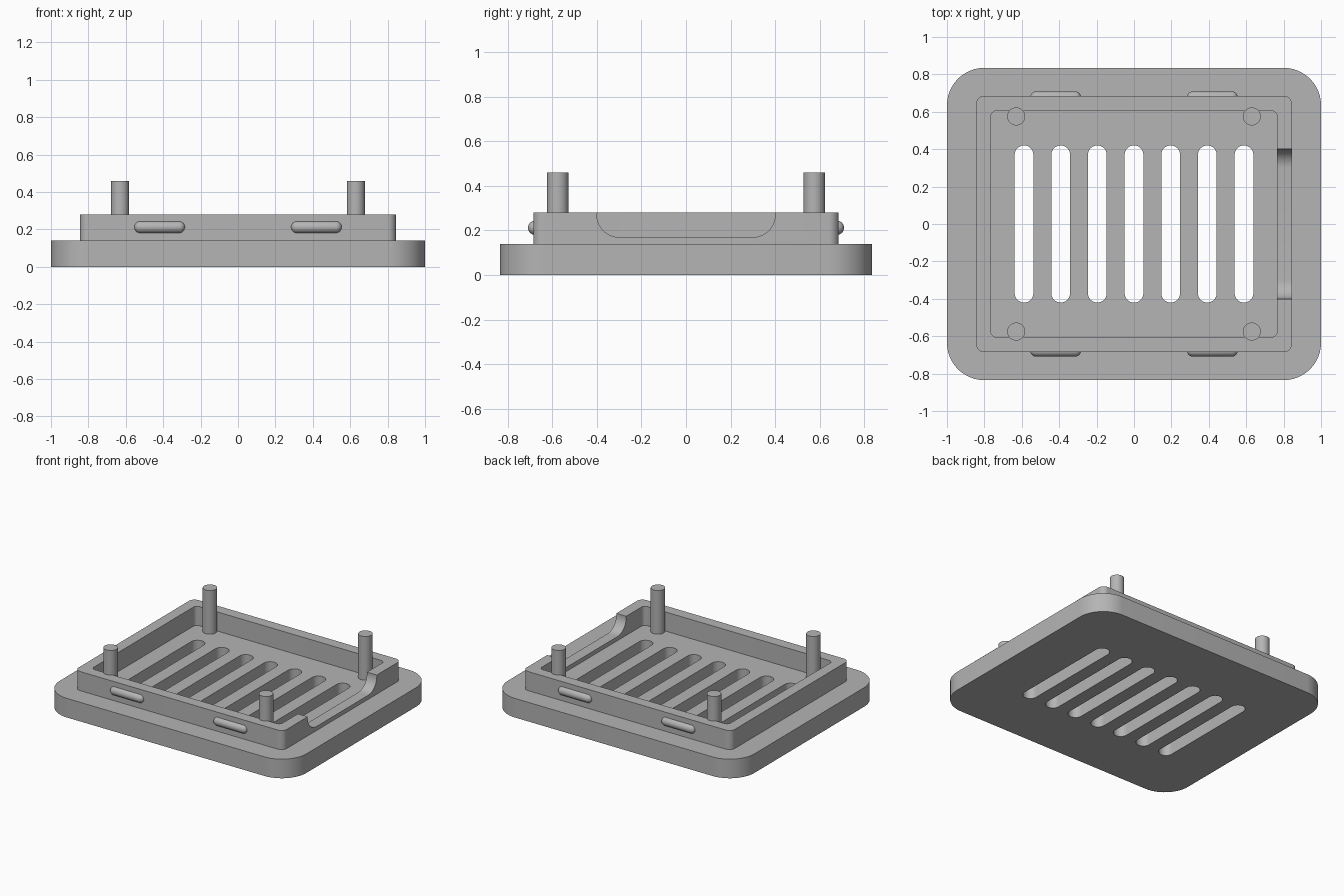
import bpy, bmesh, math
from mathutils import Matrix, Vector

cube = bpy.data.objects.get("Cube")
if cube:
    bpy.data.objects.remove(cube, do_unlink=True)

GREY = (0.46, 0.46, 0.46, 1)
grey = bpy.data.materials.new("plain grey")
grey.use_nodes = True
grey.diffuse_color = GREY
grey.node_tree.nodes["Principled BSDF"].inputs["Base Color"].default_value = GREY


def finish(name, bm):
    bmesh.ops.recalc_face_normals(bm, faces=bm.faces)
    mesh = bpy.data.meshes.new(name)
    bm.to_mesh(mesh)
    bm.free()
    mesh.materials.append(grey)
    ob = bpy.data.objects.new(name, mesh)
    bpy.context.collection.objects.link(ob)
    return ob


def add_slab(bm, hx, hy, r, low, high, matrix=Matrix(), steps=12):
    """Rounded rectangle extruded from low to high, then placed by matrix."""
    points = []
    for corner, (sx, sy) in enumerate([(1, 1), (-1, 1), (-1, -1), (1, -1)]):
        for i in range(steps + 1):
            a = (corner + i / steps) * math.pi / 2
            p = Vector((sx * (hx - r) + r * math.cos(a), sy * (hy - r) + r * math.sin(a), low))
            if not points or (p - points[-1]).length > 1e-5:
                points.append(p)
    if (points[0] - points[-1]).length < 1e-5:
        points.pop()
    face = bm.faces.new([bm.verts.new(matrix @ p) for p in points])
    geom = bmesh.ops.extrude_face_region(bm, geom=[face])["geom"]
    shift = matrix.to_3x3() @ Vector((0, 0, high - low))
    bmesh.ops.translate(bm, verts=[g for g in geom if isinstance(g, bmesh.types.BMVert)], vec=shift)


def slab(name, *args):
    bm = bmesh.new()
    add_slab(bm, *args)
    return finish(name, bm)


def select(ob):
    bpy.ops.object.select_all(action='DESELECT')
    ob.select_set(True)
    bpy.context.view_layer.objects.active = ob


def cut(ob, cutter):
    select(ob)
    mod = ob.modifiers.new("cut", 'BOOLEAN')
    mod.operation = 'DIFFERENCE'
    mod.solver = 'EXACT'
    mod.object = cutter
    bpy.ops.object.modifier_apply(modifier=mod.name)
    bpy.data.objects.remove(cutter, do_unlink=True)


FLOOR, RIM_TOP = 0.14, 0.28
parts = []

# Base plate with a row of ventilation slots
base = slab("base_plate", 1, 0.835, 0.2, 0, FLOOR)
bm = bmesh.new()
for i in range(-3, 4):
    add_slab(bm, 0.05, 0.42, 0.05, -0.1, 0.3, Matrix.Translation((i * 0.196, 0, 0)))
cut(base, finish("slot_cutter", bm))
parts.append(base)

# Raised rim, hollowed, with a rounded notch in its left wall
rim = slab("rim", 0.845, 0.685, 0.045, FLOOR, RIM_TOP)
cut(rim, slab("cavity_cutter", 0.765, 0.605, 0.03, 0, 0.5))
sideways = Matrix.Translation((0, 0, 0.37)) @ Matrix(
    ((0, 0, 1, 0), (1, 0, 0, 0), (0, 1, 0, 0), (0, 0, 0, 1)))
cut(rim, slab("notch_cutter", 0.4, 0.2, 0.1, 0.7, 0.9, sideways))
parts.append(rim)

for sx, side in ((1, "left"), (-1, "right")):
    for sy, end in ((-1, "front"), (1, "back")):
        # Corner post
        bm = bmesh.new()
        bmesh.ops.create_cone(bm, cap_ends=True, segments=40, radius1=0.048, radius2=0.048,
                              depth=0.32, matrix=Matrix.Translation((sx * 0.63, sy * 0.575, 0.3)))
        parts.append(finish(f"{end}_{side}_post", bm))

        # Snap ridge: a sphere pulled out along x into a capsule
        bm = bmesh.new()
        bmesh.ops.create_uvsphere(bm, u_segments=28, v_segments=15, radius=0.032,
                                  matrix=Matrix.Rotation(math.pi / 2, 4, 'Y'))
        for v in bm.verts:
            v.co.x += math.copysign(0.104, v.co.x)
        bmesh.ops.translate(bm, verts=bm.verts, vec=(sx * 0.419, sy * 0.677, 0.212))
        parts.append(finish(f"{end}_{side}_snap_ridge", bm))

for ob in parts:
    select(ob)
    bpy.ops.object.shade_smooth_by_angle(angle=math.radians(30))
